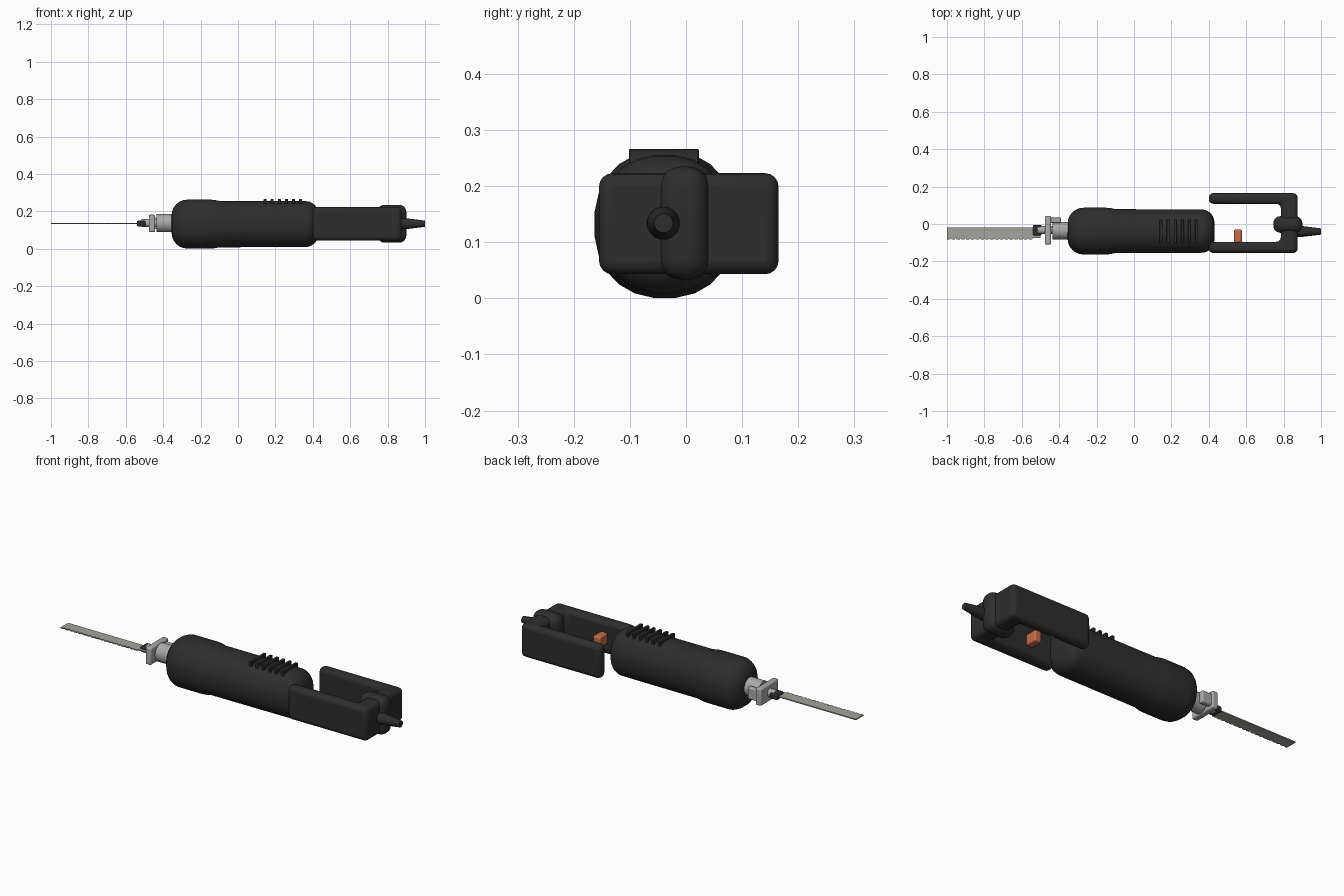
import bpy, bmesh, math
from mathutils import Matrix, Vector

if "Cube" in bpy.data.objects:
    bpy.data.objects.remove(bpy.data.objects["Cube"])

CY, CZ = -0.038, 0.132   # long axis of the tool


def material(name, rgb):
    m = bpy.data.materials.new(name)
    m.diffuse_color = (*rgb, 1)
    m.use_nodes = True
    m.node_tree.nodes["Principled BSDF"].inputs["Base Color"].default_value = m.diffuse_color
    return m


BLACK = material("charcoal plastic", (0.027, 0.027, 0.027))
STEEL = material("light steel", (0.40, 0.40, 0.40))
BLADE = material("blade steel", (0.36, 0.37, 0.33))
ORANGE = material("orange", (0.56, 0.15, 0.065))


def finish(name, bm, mat, bevel=0, segments=4, smooth=True):
    bmesh.ops.recalc_face_normals(bm, faces=bm.faces[:])
    mesh = bpy.data.meshes.new(name)
    bm.to_mesh(mesh)
    bm.free()
    mesh.materials.append(mat)
    ob = bpy.data.objects.new(name, mesh)
    bpy.context.collection.objects.link(ob)
    if bevel:
        mod = ob.modifiers.new("Bevel", 'BEVEL')
        mod.width, mod.segments = bevel, segments
        mod.limit_method, mod.angle_limit = 'ANGLE', math.radians(40)
    if smooth:
        bpy.ops.object.select_all(action='DESELECT')
        bpy.context.view_layer.objects.active = ob
        ob.select_set(True)
        bpy.ops.object.shade_smooth_by_angle(angle=math.radians(35))
    return ob


def box(name, x, y, z, mat, bevel=0, segments=3):
    bm = bmesh.new()
    size = [b - a for a, b in (x, y, z)]
    mid = Vector([(a + b) / 2 for a, b in (x, y, z)])
    bmesh.ops.create_cube(bm, size=1, matrix=Matrix.Translation(mid) @ Matrix.Diagonal((*size, 1)))
    return finish(name, bm, mat, bevel, segments)


def prism(name, outline, z0, z1, mat, bevel=0, segments=4, smooth=True):
    bm = bmesh.new()
    face = bm.faces.new([bm.verts.new((x, y, z0)) for x, y in outline])
    top = bmesh.ops.extrude_face_region(bm, geom=[face])["geom"]
    bmesh.ops.translate(bm, vec=(0, 0, z1 - z0), verts=[v for v in top if isinstance(v, bmesh.types.BMVert)])
    return finish(name, bm, mat, bevel, segments, smooth)


def loft(name, stations, mat, sides=24, power=2.0, center=(CY, CZ)):
    """Rings along x; each station is (x, y radius, z radius)."""
    bm = bmesh.new()
    rings = []
    for x, ry, rz in stations:
        ring = []
        for i in range(sides):
            a = 2 * math.pi * (i + 0.5) / sides
            c, s = math.cos(a), math.sin(a)
            ring.append(bm.verts.new((x, center[0] + ry * math.copysign(abs(c) ** (2 / power), c),
                                      center[1] + rz * math.copysign(abs(s) ** (2 / power), s))))
        rings.append(ring)
    for a, b in zip(rings, rings[1:]):
        for i in range(sides):
            j = (i + 1) % sides
            bm.faces.new((a[i], a[j], b[j], b[i]))
    bm.faces.new(rings[0])
    bm.faces.new(rings[-1])
    return finish(name, bm, mat)


def rounded_end(x, direction, ry, rz, radius, steps=6):
    """Stations of a quarter-round end, from the end cap inward."""
    out = []
    for i in range(steps + 1):
        a = math.pi / 2 * i / steps
        inset = radius * (1 - math.sin(a))
        out.append((x + direction * radius * (1 - math.cos(a)), ry - inset, rz - inset))
    return out


# Motor body with the wider front boot
stations = rounded_end(-0.355, 1, 0.126, 0.132, 0.085)
stations += [(-0.15, 0.126, 0.132), (-0.125, 0.124, 0.130), (-0.10, 0.118, 0.125)]
stations += rounded_end(0.43, -1, 0.117, 0.124, 0.07)[::-1]
loft("motor_body", stations, BLACK, 24, 2.25)

# Cooling ribs on the upper side
for i in range(6):
    x = 0.145 + i * 0.038
    box("vent_rib", (x - 0.008, x + 0.008), (-0.102, 0.023), (0.235, 0.266), BLACK, 0.002, 1)

# U-shaped handle, cord boss and cord sleeve
prism("handle", [(0.40, -0.155), (0.875, -0.155), (0.875, 0.165), (0.40, 0.165), (0.40, 0.108),
                 (0.785, 0.108), (0.785, -0.095), (0.40, -0.095)], 0.043, 0.223, BLACK, 0.024)
box("cord_boss", (0.745, 0.90), (-0.047, 0.042), (0.033, 0.235), BLACK, 0.038, 5)
loft("cord_sleeve", [(0.87, 0.030, 0.030), (0.905, 0.029, 0.029), (1.0, 0.017, 0.017)],
     BLACK, 16, 2, (-0.040, 0.134))

# Trigger on the inside of the grip
box("trigger", (0.535, 0.577), (-0.10, -0.030), (0.104, 0.164), ORANGE, 0.009)

# Nose collar, guide shoe and plunger
loft("nose_collar", [(-0.437, 0.047, 0.049), (-0.34, 0.047, 0.049)], STEEL, 24, 2, (-0.036, 0.137))
box("guide_shoe", (-0.477, -0.443), (-0.110, 0.043), (0.090, 0.182), STEEL, 0.008)
box("shoe_tab", (-0.45, -0.39), (0.006, 0.034), (0.105, 0.167), STEEL, 0.006)
loft("plunger", [(-0.515, 0.022, 0.022), (-0.43, 0.022, 0.022)], STEEL, 16, 2, (-0.033, 0.137))
box("blade_clamp", (-0.54, -0.495), (-0.062, -0.006), (0.120, 0.150), BLACK, 0.006)

# Saw blade with a toothed edge
teeth = []
for i in range(18):
    x = -1.0 + i * 0.0258
    teeth += [(x, -0.083), (x + 0.016, -0.083), (x + 0.0205, -0.075)]
prism("saw_blade", teeth + [(-0.50, -0.075), (-0.50, -0.020), (-1.0, -0.020)],
      0.132, 0.138, BLADE, smooth=False)
